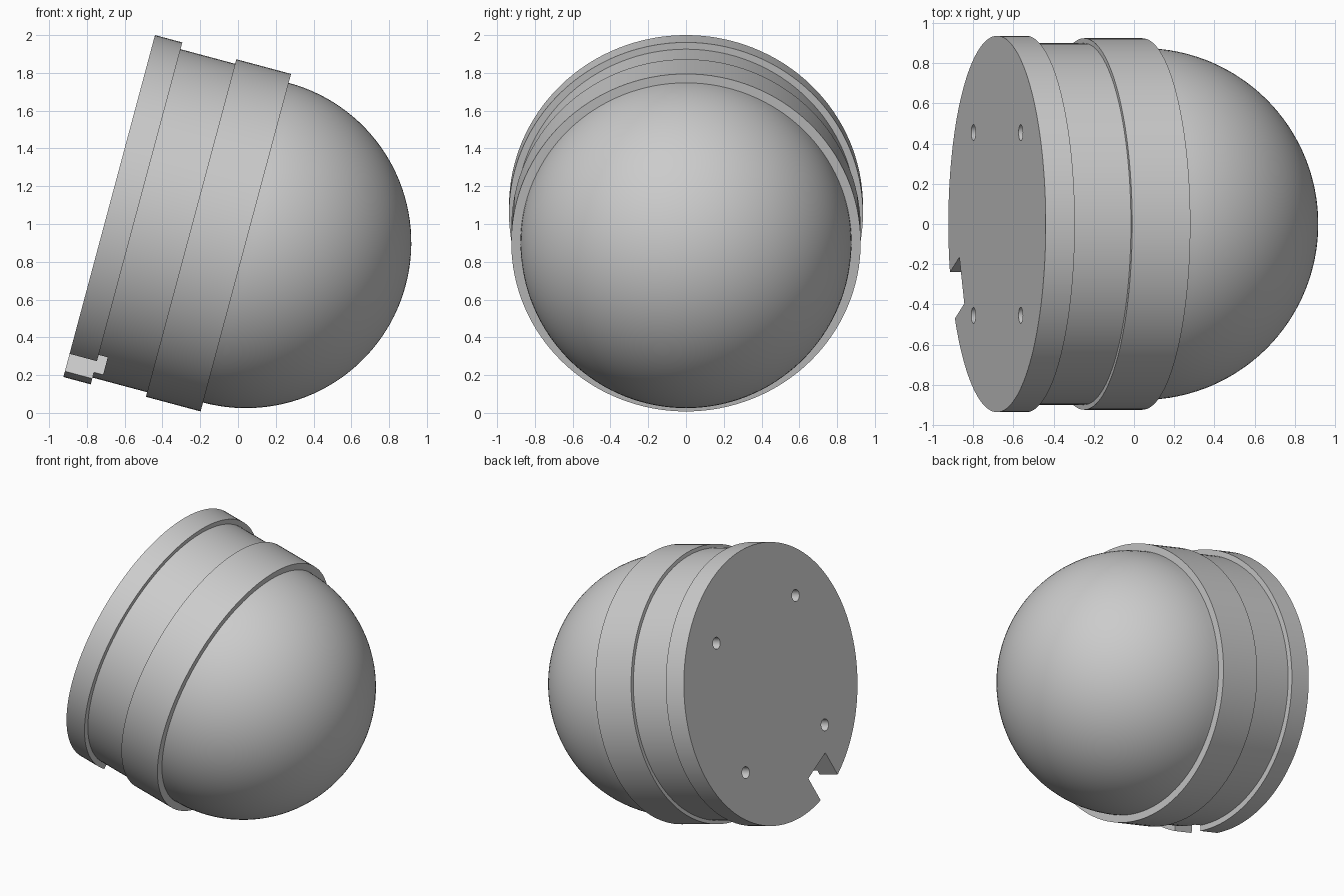
import bpy, bmesh, math
from mathutils import Matrix, Vector

if "Cube" in bpy.data.objects:
    bpy.data.objects.remove(bpy.data.objects["Cube"], do_unlink=True)

# Local frame: z runs along the tilted axis, from mounting face to dome
TILT = math.radians(15)
s, c = math.sin(TILT), math.cos(TILT)
BASE = Vector((-0.682, 0, 1.095))
FRAME = Matrix.Translation(BASE) @ Matrix(((0, s, c), (1, 0, 0), (0, c, -s))).to_4x4()
SEGMENTS = 128

grey = bpy.data.materials.new("light_grey")
grey.use_nodes = True
colour = (0.6, 0.6, 0.6, 1)
grey.diffuse_color = colour
grey.node_tree.nodes["Principled BSDF"].inputs["Base Color"].default_value = colour


def finish(name, bm):
    bmesh.ops.recalc_face_normals(bm, faces=bm.faces)
    mesh = bpy.data.meshes.new(name)
    bm.to_mesh(mesh)
    bm.free()
    mesh.materials.append(grey)
    obj = bpy.data.objects.new(name, mesh)
    obj.matrix_world = FRAME
    bpy.context.collection.objects.link(obj)
    return obj


def disc(name, radius, start, end, x=0, y=0, segments=SEGMENTS):
    bm = bmesh.new()
    place = Matrix.Translation((x, y, (start + end) / 2))
    bmesh.ops.create_cone(bm, cap_ends=True, segments=segments, radius1=radius,
                          radius2=radius, depth=end - start, matrix=place)
    return finish(name, bm)


def select_only(obj):
    bpy.ops.object.select_all(action="DESELECT")
    obj.select_set(True)
    bpy.context.view_layer.objects.active = obj


# Stacked round housing
flange = disc("mounting_flange", 0.937, 0, 0.15)
housing = disc("housing", 0.9, 0.15, 0.449)
collar = disc("dome_collar", 0.925, 0.449, 0.749)

# Hemispherical dome
bm = bmesh.new()
bmesh.ops.create_uvsphere(bm, u_segments=SEGMENTS, v_segments=64, radius=0.876,
                          matrix=Matrix.Translation((0, 0, 0.749)))
bmesh.ops.bisect_plane(bm, geom=bm.verts[:] + bm.edges[:] + bm.faces[:],
                       plane_co=(0, 0, 0.749), plane_no=(0, 0, 1), clear_inner=True)
dome = finish("dome", bm)

# Cutters: four screw holes and a cable slot in the lower rim
cutters = [disc("screw_hole_cutter", 0.04, -0.1, 0.2, x, y, 32)
           for x in (-0.455, 0.455) for y in (-0.455, 0.455)]
bm = bmesh.new()
slot_place = (Matrix.Rotation(math.radians(-22.5), 4, "Z")
              @ Matrix.Translation((0, -0.983, 0.05))
              @ Matrix.Diagonal((0.25, 0.5, 0.3, 1)))
bmesh.ops.create_cube(bm, size=1, matrix=slot_place)
cutters.append(finish("cable_slot_cutter", bm))

for part in (flange, housing):
    select_only(part)
    for cutter in cutters:
        cut = part.modifiers.new("cut", "BOOLEAN")
        cut.operation = "DIFFERENCE"
        cut.solver = "EXACT"
        cut.object = cutter
        bpy.ops.object.modifier_apply(modifier=cut.name)
for cutter in cutters:
    bpy.data.objects.remove(cutter, do_unlink=True)

# Smooth curved walls, keep rims crisp
for part in (flange, housing, collar, dome):
    select_only(part)
    bpy.ops.object.shade_smooth_by_angle(angle=math.radians(30))
